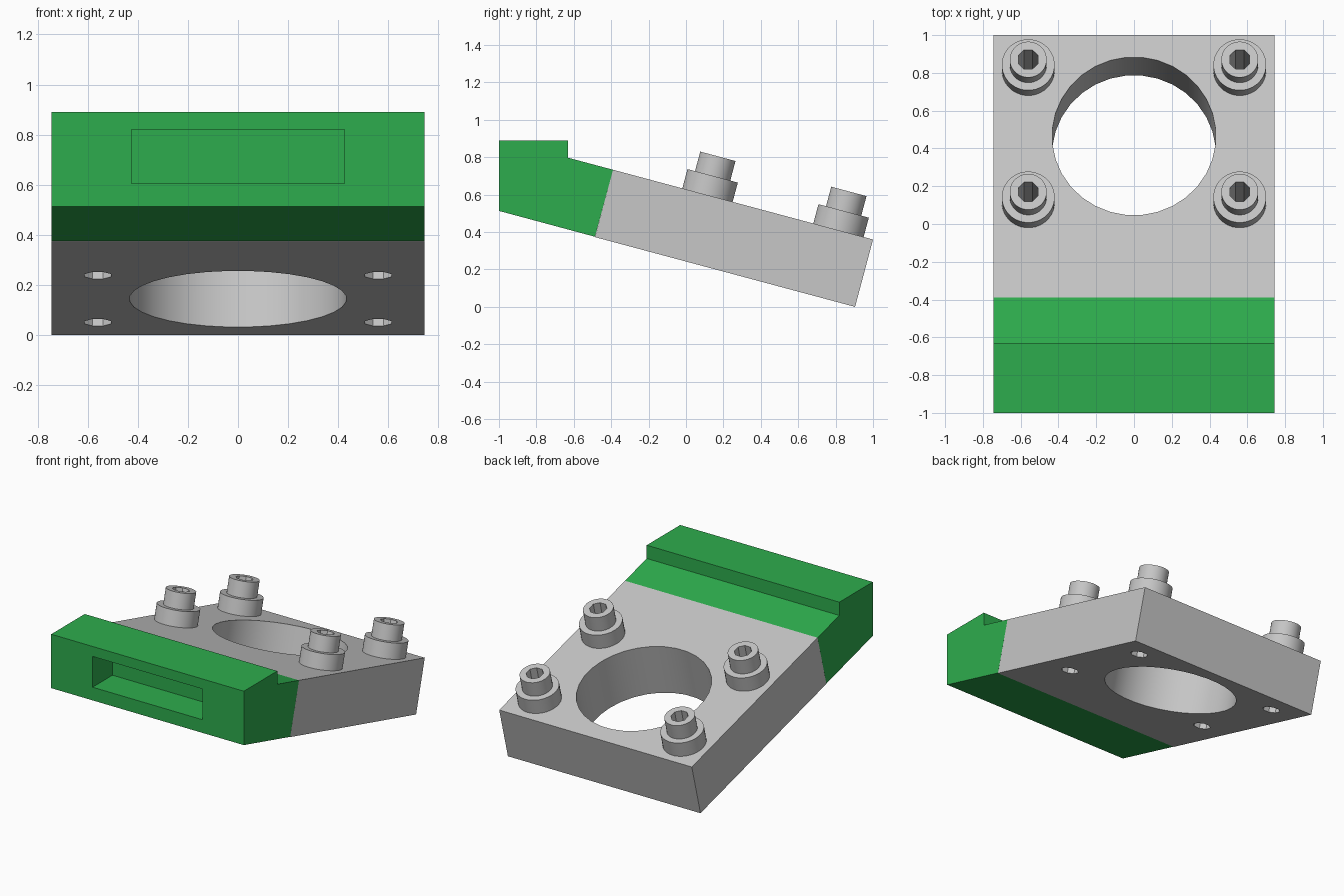
import bpy, bmesh, math
from mathutils import Matrix

if "Cube" in bpy.data.objects:
    bpy.data.objects.remove(bpy.data.objects["Cube"])

HALF_W = 0.745
TILT = math.radians(15)
SLOPE = math.tan(TILT)
THICK = 0.3727


def material(name, rgb):
    m = bpy.data.materials.new(name)
    m.diffuse_color = (*rgb, 1)
    m.use_nodes = True
    m.node_tree.nodes["Principled BSDF"].inputs["Base Color"].default_value = m.diffuse_color
    return m


grey = material("light_grey", (0.57, 0.57, 0.57))
green = material("green", (0.027, 0.413, 0.074))


def finish(name, bm, mat):
    bmesh.ops.recalc_face_normals(bm, faces=bm.faces)
    mesh = bpy.data.meshes.new(name)
    bm.to_mesh(mesh)
    bm.free()
    mesh.materials.append(mat)
    ob = bpy.data.objects.new(name, mesh)
    bpy.context.collection.objects.link(ob)
    return ob


def extrude_profile(name, pts, half_width, mat):
    """Prism from a (y, z) side profile, extruded across x."""
    bm = bmesh.new()
    face = bm.faces.new([bm.verts.new((-half_width, y, z)) for y, z in pts])
    new = bmesh.ops.extrude_face_region(bm, geom=[face])["geom"]
    verts = [v for v in new if isinstance(v, bmesh.types.BMVert)]
    bmesh.ops.translate(bm, verts=verts, vec=(2 * half_width, 0, 0))
    return finish(name, bm, mat)


# Tilted frame: origin on the plate top at the centre of the large bore
TILTED = (Matrix.Translation((0, 0.465, 0.36 + 0.535 * SLOPE))
          @ Matrix.Rotation(-TILT, 4, 'X'))


def cylinder(name, x, y, z0, z1, r, sides, mat):
    """Cylinder standing on the tilted plate."""
    bm = bmesh.new()
    bmesh.ops.create_cone(
        bm, cap_ends=True, segments=sides, radius1=r, radius2=r, depth=z1 - z0,
        matrix=TILTED @ Matrix.Translation((x, y, (z0 + z1) / 2))
        @ Matrix.Rotation(math.pi / sides, 4, 'Z'))
    return finish(name, bm, mat)


def activate(ob):
    bpy.ops.object.select_all(action='DESELECT')
    ob.select_set(True)
    bpy.context.view_layer.objects.active = ob


def cut(target, cutter):
    activate(target)
    mod = target.modifiers.new("cut", 'BOOLEAN')
    mod.operation = 'DIFFERENCE'
    mod.solver = 'EXACT'
    mod.object = cutter
    bpy.ops.object.modifier_apply(modifier=mod.name)


def discard(ob):
    bpy.data.objects.remove(ob, do_unlink=True)


# Tilted mounting plate
plate = extrude_profile("mounting_plate", [
    (-0.39, 0.733), (1.0, 0.36), (0.904, 0.0), (-0.487, 0.373)], HALF_W, grey)

# Upright front block with a step on top
block = extrude_profile("front_block", [
    (-1.0, 0.513), (-0.487, 0.375), (-0.39, 0.733),
    (-0.63, 0.797), (-0.63, 0.89), (-1.0, 0.89)], HALF_W, green)

# Rectangular pocket in the front face
pocket = extrude_profile("pocket_cutter", [
    (-1.1, 0.605), (-0.78, 0.605), (-0.78, 0.82), (-1.1, 0.82)], 0.425, green)
cut(block, pocket)
discard(pocket)

# Large round bore through the plate
bore = cylinder("bore_cutter", 0, 0, -0.6, 0.2, 0.434, 32, grey)
cut(plate, bore)
discard(bore)

# Four stepped bosses, each with an eight-sided hole running through the plate
parts = [plate, block]
for x in (-0.56, 0.56):
    for y in (-0.3625, 0.3625):
        collar = cylinder("collar", x, y, 0.0, 0.107, 0.14, 32, grey)
        head = cylinder("bolt_head", x, y, 0.107, 0.215, 0.098, 32, grey)
        hole = cylinder("hole_cutter", x, y, -0.6, 0.4, 0.057, 8, grey)
        for ob in (plate, collar, head):
            cut(ob, hole)
        discard(hole)
        parts += [collar, head]

for ob in parts:
    activate(ob)
    bpy.ops.object.shade_smooth_by_angle(angle=math.radians(30))
